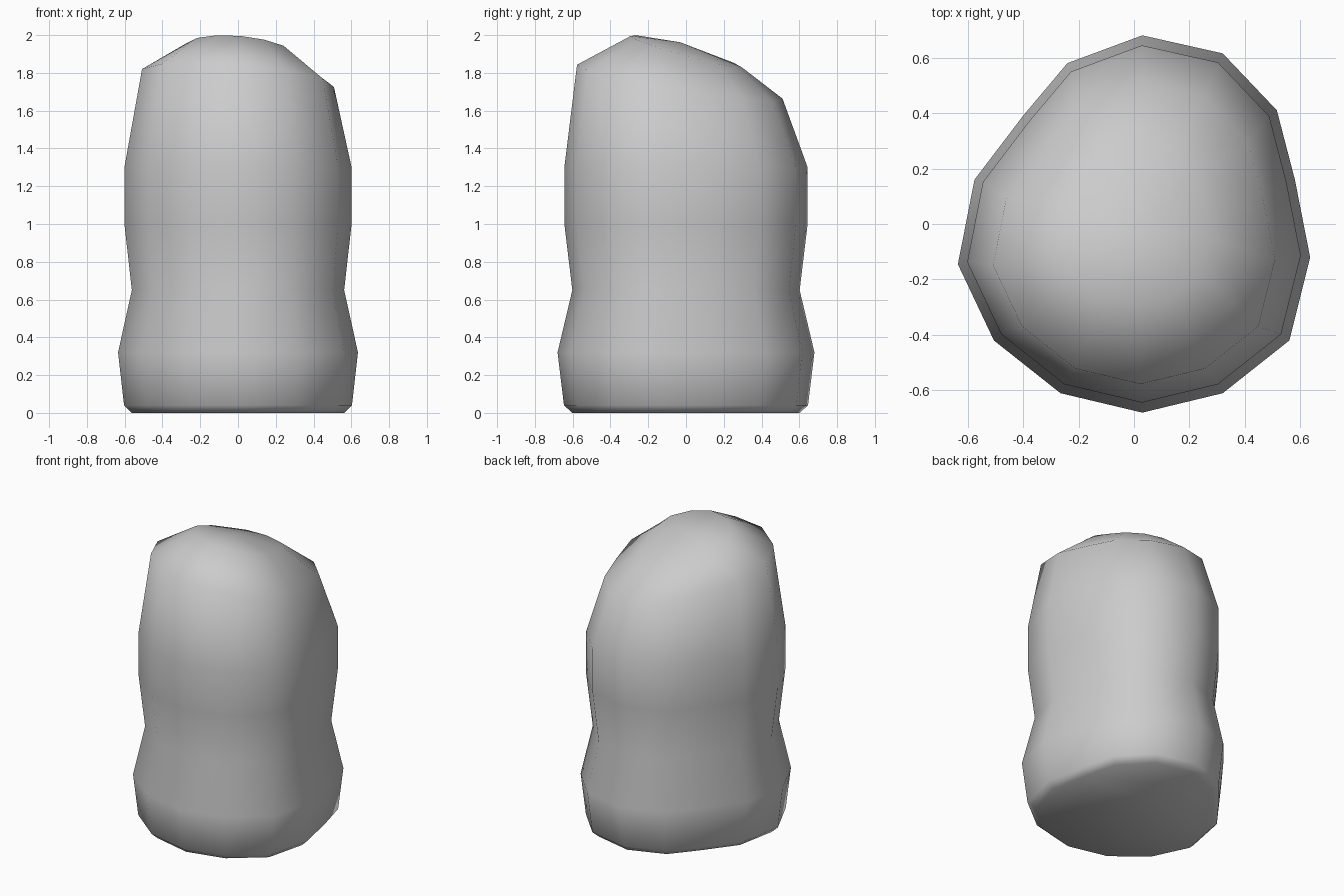
import bpy
import bmesh

# Remove the default cube
cube = bpy.data.objects.get("Cube")
if cube:
    bpy.data.objects.remove(cube, do_unlink=True)

# Plain grey stone material
stone = bpy.data.materials.new("stone_grey")
stone.use_nodes = True
grey = (0.6, 0.6, 0.6, 1)
stone.diffuse_color = grey
shader = stone.node_tree.nodes["Principled BSDF"]
shader.inputs["Base Color"].default_value = grey

# Egg-shaped plan outline, counter-clockwise from the back
outline = [(0.03, 0.68), (-0.24, 0.58), (-0.40, 0.39), (-0.575, 0.16),
           (-0.635, -0.145), (-0.505, -0.42), (-0.265, -0.61),
           (0.03, -0.68), (0.32, -0.61), (0.56, -0.42), (0.635, -0.12),
           (0.58, 0.16), (0.515, 0.41), (0.32, 0.615)]


def add_ring(bm, scale, height, tilt_x=0, tilt_y=0, shift_y=0):
    """Add one scaled copy of the outline, lying on a tilted plane."""
    ring = []
    for px, py in outline:
        x = px * scale
        y = py * scale + shift_y
        ring.append(bm.verts.new((x, y, height + tilt_x * x + tilt_y * y)))
    return ring


def bridge(bm, lower, upper):
    """Join two rings with a band of quads."""
    count = len(lower)
    for i in range(count):
        j = (i + 1) % count
        bm.faces.new((lower[i], lower[j], upper[j], upper[i]))


# Body: chamfered foot, bulging base, waist, upper trunk and sloping crown
bm = bmesh.new()
rings = [
    add_ring(bm, 0.885, 0),
    add_ring(bm, 0.95, 0.04),
    add_ring(bm, 1, 0.32),
    add_ring(bm, 0.885, 0.65),
    add_ring(bm, 0.947, 1),
    add_ring(bm, 0.947, 1.3),
    add_ring(bm, 0.8, 1.75, tilt_x=-0.09, tilt_y=-0.165, shift_y=-0.033),
    add_ring(bm, 0.43, 1.915, tilt_x=-0.09, tilt_y=-0.28),
]
for lower, upper in zip(rings, rings[1:]):
    bridge(bm, lower, upper)

# Flat underside and shallow domed cap
bm.faces.new(rings[0])
peak = bm.verts.new((0, -0.03, 1.962))
top = rings[-1]
for a, b in zip(top, top[1:] + top[:1]):
    bm.faces.new((a, b, peak))

bmesh.ops.recalc_face_normals(bm, faces=bm.faces[:])
for face in bm.faces:
    face.smooth = True

mesh = bpy.data.meshes.new("boulder")
bm.to_mesh(mesh)
bm.free()
mesh.materials.append(stone)
boulder = bpy.data.objects.new("boulder", mesh)
bpy.context.collection.objects.link(boulder)
